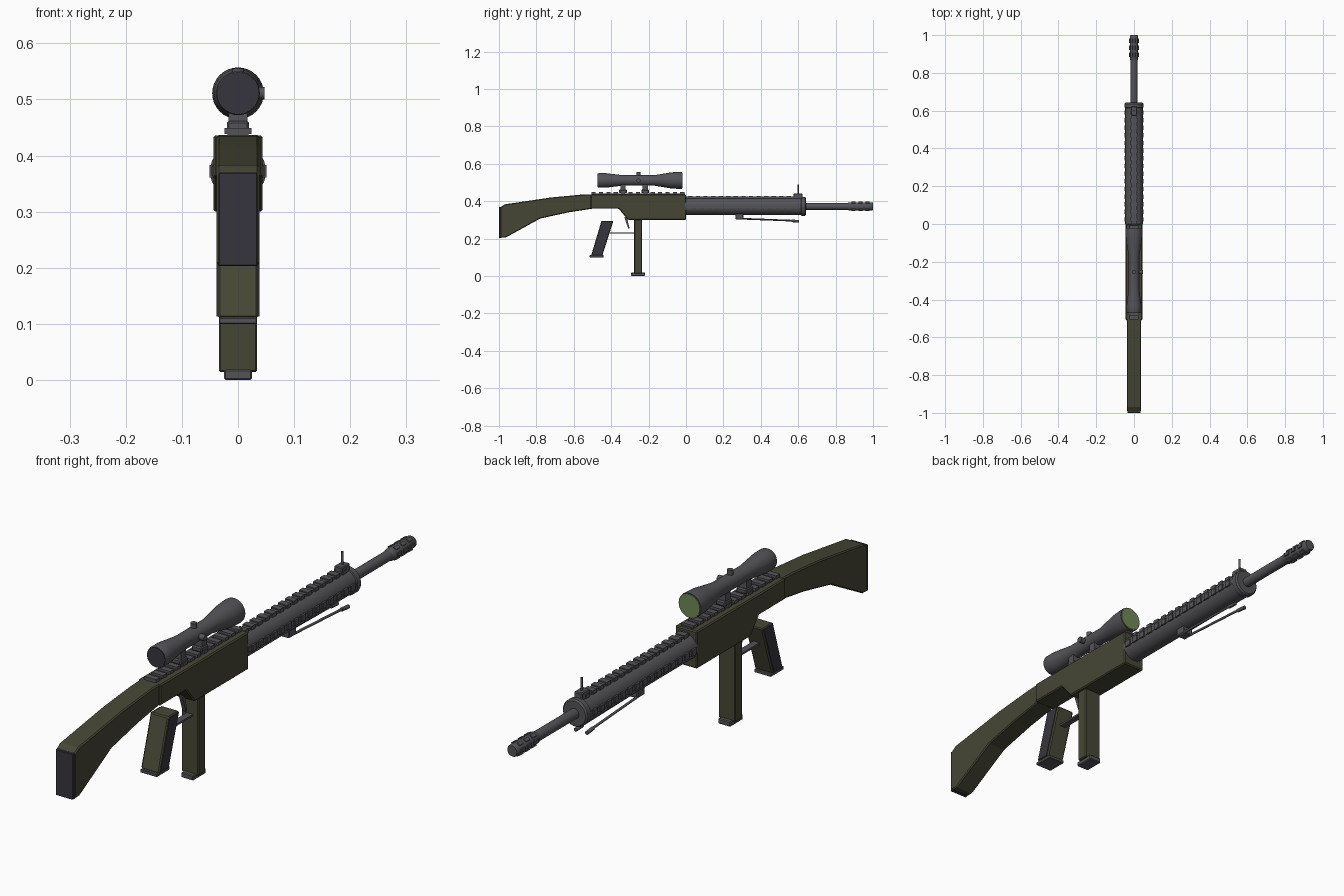
import bpy, bmesh, math
from mathutils import Vector, Matrix

if "Cube" in bpy.data.objects:
    bpy.data.objects.remove(bpy.data.objects["Cube"])


def mat(name, c):
    m = bpy.data.materials.new(name)
    m.diffuse_color = (*c, 1)
    m.use_nodes = True
    m.node_tree.nodes["Principled BSDF"].inputs["Base Color"].default_value = m.diffuse_color
    return m


OLIVE = mat("olive_polymer", (0.062, 0.062, 0.036))
METAL = mat("gunmetal", (0.088, 0.088, 0.098))
DARK = mat("dark_rubber", (0.038, 0.036, 0.048))
GREEN = mat("green_glass", (0.16, 0.25, 0.09))


def finish(name, bm, m, bevel=0, smooth=False):
    bmesh.ops.recalc_face_normals(bm, faces=bm.faces)
    me = bpy.data.meshes.new(name)
    bm.to_mesh(me)
    bm.free()
    me.materials.append(m)
    ob = bpy.data.objects.new(name, me)
    bpy.context.collection.objects.link(ob)
    if bevel:
        b = ob.modifiers.new("bevel", 'BEVEL')
        b.width = bevel
        b.segments = 1
        b.limit_method = 'ANGLE'
    if smooth:
        bpy.ops.object.select_all(action='DESELECT')
        ob.select_set(True)
        bpy.context.view_layer.objects.active = ob
        bpy.ops.object.shade_smooth_by_angle(angle=math.radians(35))
    return ob


def add_box(bm, x, y, z, spin=None):
    """Box from (min, max) ranges, optionally transformed by a matrix."""
    c = [(a + b) / 2 for a, b in (x, y, z)]
    s = [b - a for a, b in (x, y, z)]
    M = Matrix.Translation(c) @ Matrix.Diagonal((*s, 1))
    bmesh.ops.create_cube(bm, size=1, matrix=(spin @ M) if spin else M)


def box(name, x, y, z, m, bevel=0):
    bm = bmesh.new()
    add_box(bm, x, y, z)
    return finish(name, bm, m, bevel)


def side_profile(name, pts, x0, x1, m, bevel=0):
    """Extrude a (y, z) outline across x."""
    bm = bmesh.new()
    f = bm.faces.new([bm.verts.new((x0, y, z)) for y, z in pts])
    r = bmesh.ops.extrude_face_region(bm, geom=[f])
    bmesh.ops.translate(bm, vec=(x1 - x0, 0, 0),
                        verts=[v for v in r["geom"] if isinstance(v, bmesh.types.BMVert)])
    return finish(name, bm, m, bevel)


def lathe(name, pts, zc, m, n=32):
    """Turn a (y, radius) profile around the y axis at height zc, with end caps."""
    bm = bmesh.new()
    rings = [[bm.verts.new((r * math.cos(2 * math.pi * i / n), y,
                            zc + r * math.sin(2 * math.pi * i / n))) for i in range(n)]
             for y, r in pts]
    for a, b in zip(rings, rings[1:]):
        for i in range(n):
            j = (i + 1) % n
            bm.faces.new((a[i], a[j], b[j], b[i]))
    bm.faces.new(rings[0])
    bm.faces.new(rings[-1])
    return finish(name, bm, m, smooth=True)


def rod(name, p, q, r, m, n=12):
    p, q = Vector(p), Vector(q)
    d = q - p
    M = Matrix.Translation((p + q) / 2) @ d.to_track_quat('Z', 'Y').to_matrix().to_4x4()
    bm = bmesh.new()
    bmesh.ops.create_cone(bm, cap_ends=True, segments=n, radius1=r, radius2=r,
                          depth=d.length, matrix=M)
    return finish(name, bm, m, smooth=True)


def about_axis(angle, zc):
    """Rotation about the bore axis."""
    return (Matrix.Translation((0, 0, zc)) @ Matrix.Rotation(angle, 4, 'Y')
            @ Matrix.Translation((0, 0, -zc)))


BORE, SIGHT = 0.372, 0.511

# stock with rubber butt pad
side_profile("stock", [(-0.992, 0.205), (-0.965, 0.205), (-0.78, 0.307), (-0.63, 0.34),
                       (-0.50, 0.36), (-0.50, 0.437), (-0.56, 0.435), (-0.72, 0.42),
                       (-0.97, 0.383), (-0.992, 0.368)], -0.038, 0.038, OLIVE, 0.004)
box("butt_pad", (-0.035, 0.035), (-1.0, -0.985), (0.203, 0.37), DARK, 0.002)

# receiver with slanted underside
side_profile("receiver", [(-0.51, 0.36), (-0.36, 0.36), (-0.31, 0.30), (0, 0.30),
                          (0, 0.436), (-0.51, 0.436)], -0.044, 0.044, OLIVE, 0.004)

# receiver rail
bm = bmesh.new()
add_box(bm, (-0.019, 0.019), (-0.505, -0.005), (0.43, 0.441))
for i in range(13):
    y = -0.505 + i * 0.0395
    add_box(bm, (-0.024, 0.024), (y, y + 0.022), (0.438, 0.449))
finish("receiver_rail", bm, METAL)

# pistol grip, side panels and base
def lerp_grip(a, b):
    """Outline of the raked grip inset by a (front and back) and b (top and bottom)."""
    return [(-0.507 + a, 0.11 + b), (-0.447 - a, 0.11 + b),
            (-0.388 - a, 0.295 - b), (-0.452 + a, 0.295 - b)]


side_profile("grip", lerp_grip(0, 0), -0.036, 0.036, OLIVE, 0.004)
for s, n in ((-1, "left"), (1, "right")):
    side_profile("grip_panel_" + n, lerp_grip(0.006, 0.003), s * 0.034, s * 0.038, DARK)
box("grip_base", (-0.034, 0.034), (-0.515, -0.44), (0.10, 0.112), METAL, 0.002)

# magazine
box("magazine", (-0.034, 0.034), (-0.277, -0.234), (0.014, 0.302), OLIVE, 0.003)
box("magazine_base", (-0.025, 0.025), (-0.293, -0.219), (0.0, 0.019), METAL, 0.003)

# trigger and guard
side_profile("trigger", [(-0.33, 0.315), (-0.316, 0.315), (-0.302, 0.255), (-0.308, 0.252),
                         (-0.318, 0.28)], -0.007, 0.007, METAL)
box("trigger_guard", (-0.012, 0.012), (-0.405, -0.27), (0.226, 0.233), METAL)

# handguard with front collar
lathe("handguard", [(-0.005, 0.046), (0.615, 0.046), (0.617, 0.05), (0.636, 0.05),
                    (0.642, 0.045)], BORE, METAL)

# handguard rails: top and both sides
bm = bmesh.new()
for k in (0, 1, -1):
    turn = about_axis(k * math.pi / 2, BORE)
    half = 0.018 if k == 0 else 0.011
    top = BORE + (0.056 if k == 0 else 0.051)
    add_box(bm, (-half * 0.8, half * 0.8), (0.0, 0.615), (BORE + 0.035, top - 0.004), turn)
    for i in range(15):
        y = 0.012 + i * 0.0405
        add_box(bm, (-half, half), (y, y + 0.023), (BORE + 0.035, top), turn)
finish("handguard_rails", bm, METAL)

# barrel and muzzle brake
lathe("barrel", [(0.63, 0.0185), (0.88, 0.0185)], BORE, METAL, 24)
lathe("muzzle_brake", [(0.865, 0.0185), (0.872, 0.022), (0.995, 0.022), (1.0, 0.019)],
      BORE, METAL, 24)
bm = bmesh.new()
for y in (0.885, 0.922, 0.959):
    for k in range(6):
        add_box(bm, (-0.0065, 0.0065), (y, y + 0.022), (BORE + 0.015, BORE + 0.0255),
                about_axis(k * math.pi / 3 + math.pi / 6, BORE))
finish("muzzle_ribs", bm, METAL)

# front sight
box("front_sight_base", (-0.016, 0.016), (0.575, 0.622), (0.41, 0.441), METAL, 0.003)
rod("front_sight_post", (0, 0.6, 0.435), (0, 0.6, 0.488), 0.004, METAL)

# folded bipod
box("bipod_mount", (-0.02, 0.02), (0.265, 0.308), (0.303, 0.335), METAL, 0.003)
for s, n in ((-1, "left"), (1, "right")):
    rod("bipod_leg_" + n, (s * 0.014, 0.28, 0.307), (s * 0.022, 0.59, 0.295), 0.0045, METAL)
    rod("bipod_foot_" + n, (s * 0.021, 0.565, 0.295), (s * 0.0225, 0.603, 0.292), 0.007, METAL)

# scope tube and lenses
lathe("scope", [(-0.47, 0.037), (-0.465, 0.039), (-0.43, 0.039), (-0.34, 0.028),
                (-0.17, 0.028), (-0.08, 0.043), (-0.03, 0.046), (-0.022, 0.045)],
      SIGHT, METAL)
lathe("scope_eyepiece_glass", [(-0.472, 0.036), (-0.466, 0.036)], SIGHT, DARK)
lathe("scope_front_glass", [(-0.026, 0.0415), (-0.02, 0.0415)], SIGHT, GREEN)

# scope adjustment knobs
rod("scope_top_knob", (0, -0.254, SIGHT + 0.02), (0, -0.254, SIGHT + 0.044), 0.011, METAL, 16)
rod("scope_side_knob", (0.02, -0.254, SIGHT), (0.047, -0.254, SIGHT), 0.011, METAL, 16)

# scope mounts
for i, y in enumerate((-0.337, -0.218)):
    box(f"scope_mount_{i}", (-0.017, 0.017), (y - 0.014, y + 0.014), (0.445, 0.495), METAL)
    box(f"scope_clamp_{i}", (-0.02, 0.02), (y - 0.021, y + 0.021), (0.443, 0.462), METAL, 0.004)
